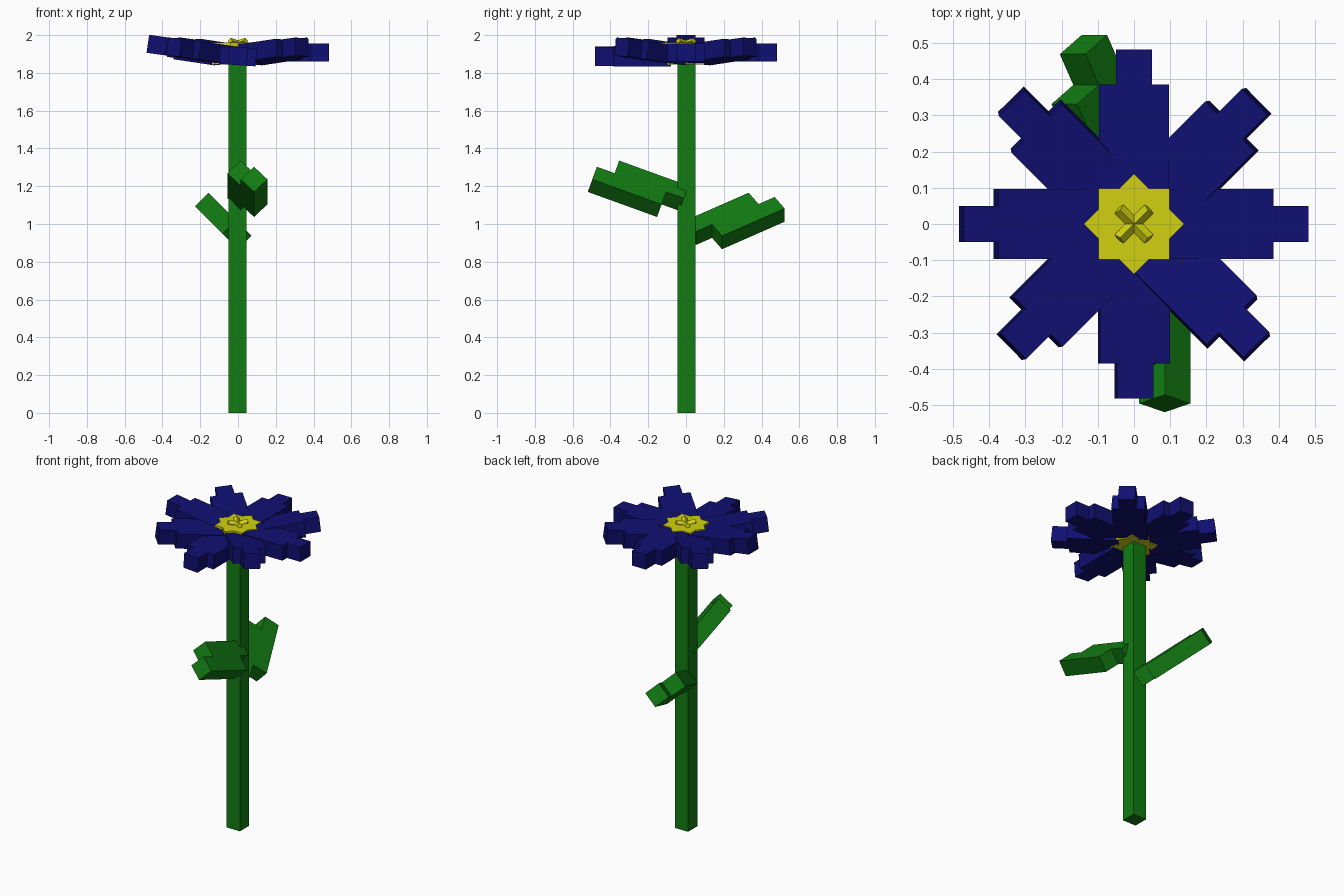
import bpy, bmesh
from math import radians
from mathutils import Matrix, Vector

old = bpy.data.objects.get("Cube")
if old:
    bpy.data.objects.remove(old, do_unlink=True)


def material(name, rgb):
    m = bpy.data.materials.new(name)
    m.use_nodes = True
    m.diffuse_color = (*rgb, 1)
    m.node_tree.nodes["Principled BSDF"].inputs["Base Color"].default_value = (*rgb, 1)
    return m


GREEN = material("leaf green", (0.006, 0.2, 0.006))
BLUE = material("petal blue", (0.005, 0.005, 0.17))
YELLOW = material("centre yellow", (0.64, 0.64, 0.006))


def slab(name, outline, low, high, frame, mat):
    """Extrude a flat outline between two heights of a local frame."""
    bm = bmesh.new()
    face = bm.faces.new([bm.verts.new((x, y, low)) for x, y in outline])
    side = bmesh.ops.extrude_face_region(bm, geom=[face])["geom"]
    verts = [v for v in side if isinstance(v, bmesh.types.BMVert)]
    bmesh.ops.translate(bm, verts=verts, vec=(0, 0, high - low))
    bm.transform(frame)
    bmesh.ops.recalc_face_normals(bm, faces=bm.faces)
    mesh = bpy.data.meshes.new(name)
    bm.to_mesh(mesh)
    bm.free()
    mesh.materials.append(mat)
    obj = bpy.data.objects.new(name, mesh)
    bpy.context.collection.objects.link(obj)


def rect(x0, x1, y0, y1):
    return [(x0, y0), (x1, y0), (x1, y1), (x0, y1)]


def turned(angle, pitch, roll, z):
    """Frame whose x axis points outwards, raised by pitch, right side raised by roll."""
    return (Matrix.Translation((0, 0, z)) @ Matrix.Rotation(radians(angle), 4, "Z")
            @ Matrix.Rotation(radians(-pitch), 4, "Y") @ Matrix.Rotation(radians(-roll), 4, "X"))


# Stem
slab("stem", rect(-0.05, 0.045, -0.045, 0.05), 0, 1.87, Matrix(), GREEN)

# Stepped petals: angle, pitch, roll, height
petal = [(0.08, -0.097), (0.385, -0.097), (0.385, -0.05), (0.482, -0.05),
         (0.482, 0.05), (0.385, 0.05), (0.385, 0.097), (0.08, 0.097)]
petals = [("right_petal", 180, 8, 0, 1.887), ("left_petal", 0, 0, 0, 1.907),
          ("back_petal", 90, 0, 0, 1.907), ("front_petal", 270, 0, 4, 1.889)]
petals += [(f"diagonal_petal_{i + 1}", 45 + 90 * i, 6, 4, 1.886) for i in range(4)]
for name, angle, pitch, roll, z in petals:
    slab(name, petal, -0.048, 0.048, turned(angle, pitch, roll, z), BLUE)

# Eight-pointed flower centre
for name, angle in (("centre_square", 0), ("centre_diamond", 45)):
    slab(name, rect(-0.098, 0.098, -0.098, 0.098), 1.845, 1.96,
         Matrix.Rotation(radians(angle), 4, "Z"), YELLOW)

# Stamens leaning outwards
for i in range(4):
    slab(f"stamen_{i + 1}", rect(0, 0.06, -0.012, 0.012), -0.012, 0.012,
         turned(45 + 90 * i, 14, 45, 1.955), YELLOW)

# Leaves: stepped outline with the tip on one edge and the stalk on the other
leaf = [(0, 0), (0, 0.1), (-0.1, 0.1), (-0.1, 0.2),
        (-0.49, 0.2), (-0.49, 0.1), (-0.39, 0.1), (-0.39, 0)]
for name, corner, along, across, flip in (
        ("back_leaf", (-0.145, 0.522, 1.012), (-0.373, 0.849, 0.373), (-0.6, -0.527, 0.6), 1),
        ("front_leaf", (0.085, -0.52, 1.17), (0, -0.94, 0.34), (-0.707, 0.24, 0.665), -1)):
    a, b = Vector(along).normalized(), Vector(across).normalized()
    n = a.cross(b) * flip
    frame = Matrix.Translation(corner) @ Matrix((a, b, n)).transposed().to_4x4()
    slab(name, leaf, 0, 0.1, frame, GREEN)
